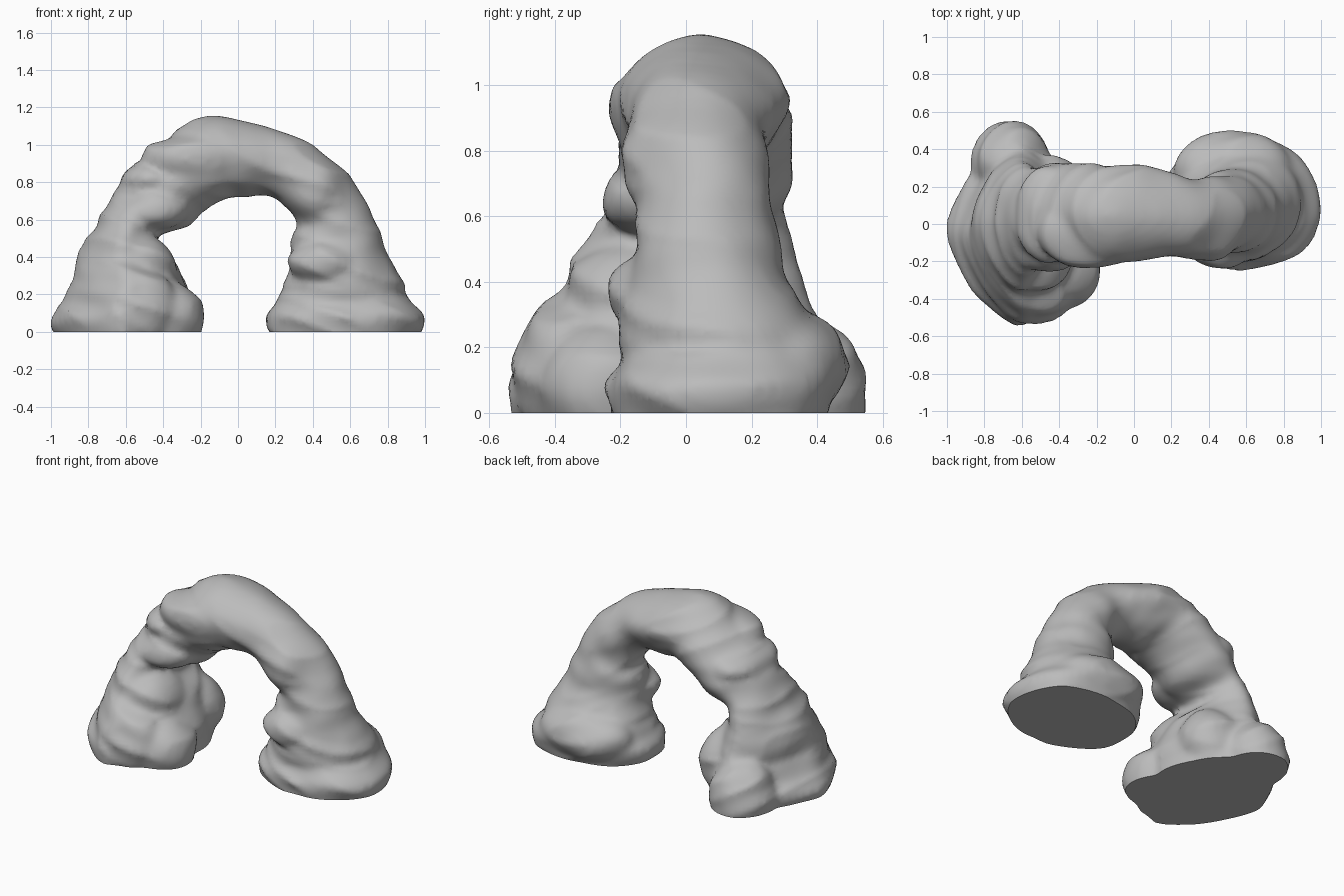
import bpy, bmesh
from math import sin, cos, pi, copysign
from mathutils import Vector, noise

cube = bpy.data.objects.get("Cube")
if cube:
    bpy.data.objects.remove(cube)

stone = bpy.data.materials.new("grey stone")
stone.use_nodes = True
grey = (0.5, 0.5, 0.5, 1)
stone.diffuse_color = grey
stone.node_tree.nodes["Principled BSDF"].inputs["Base Color"].default_value = grey

# Arch sections from one foot to the other:
# outer x, outer z, inner x, inner z, front y, back y
SECTIONS = [
    (-.94, -.08, -.26, -.08, -.49, .42),
    (-1.0, .05, -.24, .05, -.54, .46),
    (-.94, .16, -.25, .14, -.52, .43),
    (-.88, .27, -.28, .26, -.51, .40),
    (-.87, .36, -.34, .37, -.39, .38),
    (-.78, .54, -.42, .46, -.34, .33),
    (-.69, .70, -.41, .53, -.24, .30),
    (-.60, .83, -.26, .57, -.21, .32),
    (-.40, 1.02, -.16, .66, -.21, .32),
    (-.20, 1.14, -.04, .72, -.22, .31),
    (.06, 1.12, .08, .73, -.19, .31),
    (.30, 1.05, .20, .72, -.17, .26),
    (.50, .92, .28, .64, -.20, .25),
    (.65, .76, .32, .56, -.15, .27),
    (.73, .60, .29, .49, -.15, .28),
    (.79, .44, .28, .39, -.18, .30),
    (.88, .27, .25, .26, -.19, .39),
    (.90, .18, .21, .17, -.20, .45),
    (1.01, .07, .15, .07, -.24, .46),
    (.91, -.08, .20, -.08, -.20, .38),
]
SIDES, STEPS = 40, 5

# Bulging boulders that swell out of the legs and span: centre, radii
LOBES = {
    "back_foot_lobe": ((-.66, .33, .07), (.21, .22, .23)),
    "back_inner_lobe": ((-.47, .17, .18), (.21, .20, .22)),
    "front_foot_lobe": ((-.54, -.36, .13), (.22, .17, .21)),
    "inner_foot_lobe": ((-.38, -.24, .07), (.20, .21, .20)),
    "leg_face": ((-.53, -.15, .36), (.20, .22, .17)),
    "shoulder_fold": ((-.45, -.10, .65), (.19, .16, .10)),
    "shoulder_ledge": ((-.47, .05, .81), (.17, .26, .09)),
    "crown_bulge": ((-.22, -.04, .92), (.30, .21, .14)),
    "front_knee": ((.46, -.06, .37), (.20, .18, .12)),
    "rear_heel": ((.53, .30, .15), (.32, .20, .16)),
}


def spline(t):
    """Smooth interpolation through the section table."""
    i = min(int(t), len(SECTIONS) - 2)
    u = t - i
    a, b, c, d = (SECTIONS[max(0, min(k, len(SECTIONS) - 1))]
                  for k in range(i - 1, i + 3))
    return [q + u * (r - p) / 2 + u * u * (2 * p - 5 * q + 4 * r - s) / 2
            + u ** 3 * (3 * q - p - 3 * r + s) / 2
            for p, q, r, s in zip(a, b, c, d)]


def power(v, exponent):
    return copysign(abs(v) ** exponent, v)


def ring(bm, t):
    """One cross-section: diamond-like in the first foot, rounder later."""
    verts = []
    ox, oz, ix, iz, y0, y1 = spline(t)
    mid = Vector(((ox + ix) / 2, (y0 + y1) / 2, (oz + iz) / 2))
    arm = Vector(((ox - ix) / 2, 0, (oz - iz) / 2))
    depth = Vector((0, (y1 - y0) / 2, 0))
    point = 1.35 - .52 * t / len(SECTIONS)
    for k in range(SIDES):
        a = 2 * pi * k / SIDES
        layer = noise.noise(Vector((t * 1.5 + .5 * sin(a + 1), cos(a) * .5, 3)))
        offset = arm * power(cos(a), point) + depth * power(sin(a), point)
        verts.append(bm.verts.new(mid + offset * (1 + .05 * layer)))
    return verts


bm = bmesh.new()

# Main arch body
count = (len(SECTIONS) - 1) * STEPS
rings = [ring(bm, j / STEPS) for j in range(count + 1)]
for r, s in zip(rings, rings[1:]):
    for k in range(SIDES):
        n = (k + 1) % SIDES
        bm.faces.new((r[k], r[n], s[n], s[k]))
bm.faces.new(rings[0])
bm.faces.new(rings[-1])

# Boulders
for centre, radii in LOBES.values():
    made = bmesh.ops.create_icosphere(bm, subdivisions=3, radius=1)["verts"]
    for v in made:
        v.co = Vector(centre) + Vector(p * r for p, r in zip(v.co, radii))
bmesh.ops.recalc_face_normals(bm, faces=bm.faces)

mesh = bpy.data.meshes.new("stone_arch")
bm.to_mesh(mesh)
bm.free()
arch = bpy.data.objects.new("stone_arch", mesh)
bpy.context.collection.objects.link(arch)

# Fuse everything into one skin and soften the joins
fuse = arch.modifiers.new("fuse", "REMESH")
fuse.mode = "VOXEL"
fuse.voxel_size = .022
soft = arch.modifiers.new("soften", "SMOOTH")
soft.factor, soft.iterations = .5, 8
bpy.context.view_layer.update()
fused = arch.evaluated_get(bpy.context.evaluated_depsgraph_get())
solid = bpy.data.meshes.new_from_object(fused)
arch.modifiers.clear()
arch.data = solid

# Weathering: soft lumps and sloping ledges, then a flat underside
bm = bmesh.new()
bm.from_mesh(solid)
bm.normal_update()
for v, normal in [(v, v.normal.copy()) for v in bm.verts]:
    p = v.co
    lump = noise.noise(p * 5)
    ledge = 1 - 2 * abs(noise.noise(Vector((p.x * 2, p.y * 2, p.z * 7 + p.x * 2))))
    v.co = p + normal * (.01 * lump + .014 * (ledge - .4))
bmesh.ops.bisect_plane(bm, geom=bm.verts[:] + bm.edges[:] + bm.faces[:],
                       plane_co=(0, 0, 0), plane_no=(0, 0, 1), clear_inner=True)
rim = [e for e in bm.edges if e.is_boundary]
bmesh.ops.holes_fill(bm, edges=rim, sides=0)
bmesh.ops.recalc_face_normals(bm, faces=bm.faces)
bm.to_mesh(solid)
bm.free()

solid.materials.clear()
solid.materials.append(stone)
bpy.context.view_layer.objects.active = arch
arch.select_set(True)
bpy.ops.object.shade_smooth_by_angle(angle=pi / 4)
